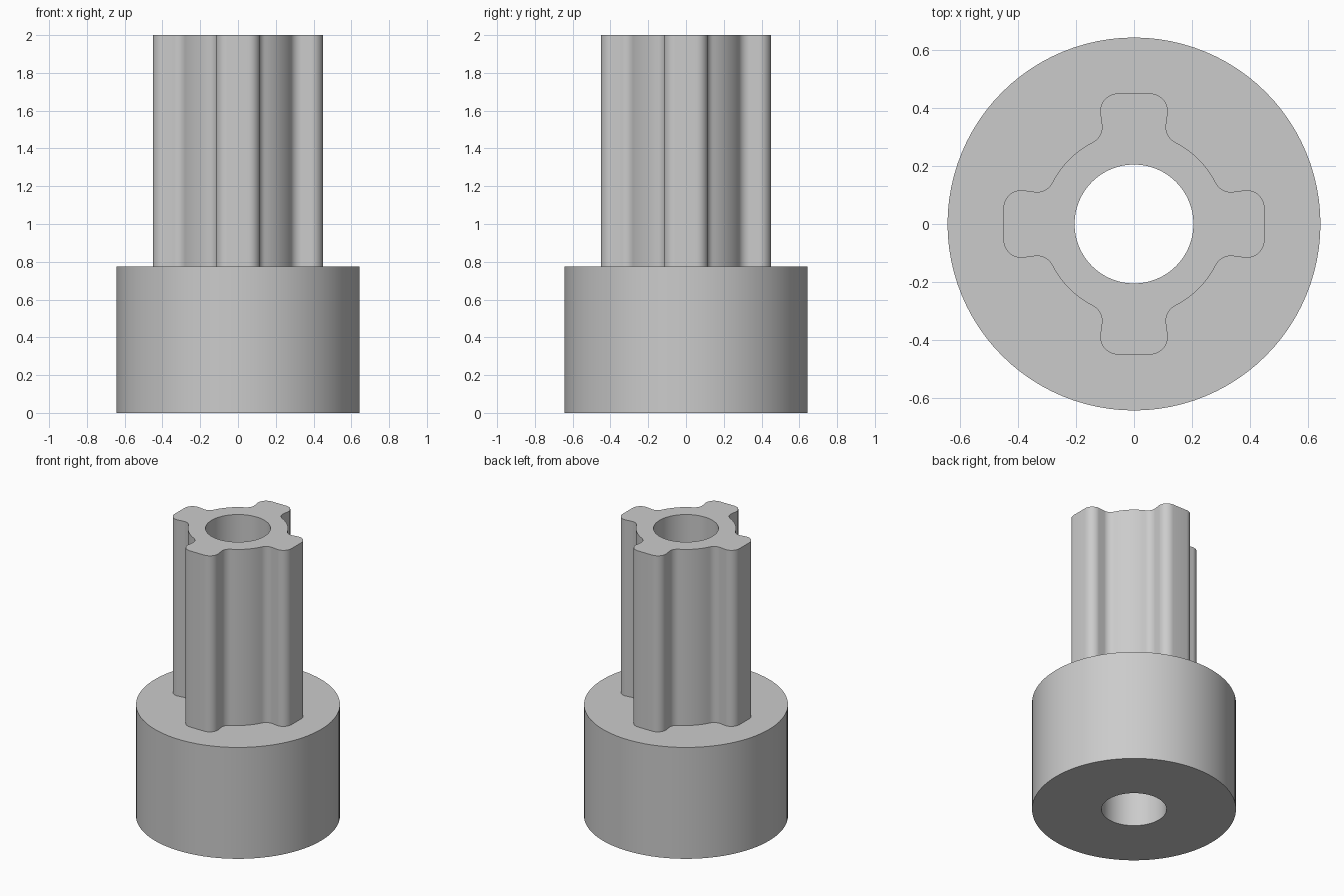
import bpy
import bmesh
from math import sin, cos, pi, atan2, radians

cube = bpy.data.objects.get("Cube")
if cube:
    bpy.data.objects.remove(cube, do_unlink=True)

RIM, BORE, COLLAR_TOP, HEIGHT = 0.643, 0.205, 0.775, 2.0

grey = bpy.data.materials.new("plain grey")
grey.use_nodes = True
grey.diffuse_color = (0.6, 0.6, 0.6, 1)
grey.node_tree.nodes["Principled BSDF"].inputs["Base Color"].default_value = (0.6, 0.6, 0.6, 1)


def arc(cx, cy, r, start, end, steps):
    angles = [start + (end - start) * i / steps for i in range(steps + 1)]
    return [(cx + r * cos(a), cy + r * sin(a)) for a in angles]


def circle(r, count=96):
    return arc(0, 0, r, 0, 2 * pi, count)[:-1]


def spline_outline():
    # Half a rib: rounded tip, then a hollow fillet running into the core
    fx, fy, fr = 0.335, 0.17, 0.06
    valley = atan2(fy, fx)
    core = (fx * fx + fy * fy) ** 0.5 - fr
    half = arc(0.388, 0.055, 0.062, 0, pi / 2, 10)
    half += arc(fx, fy, fr, 1.5 * pi, pi + valley, 10)
    rib = [(x, -y) for x, y in reversed(half)] + half
    # Core arc up to the next rib
    rib += arc(0, 0, core, valley, pi / 2 - valley, 12)[1:-1]
    points = []
    for k in range(4):
        c, s = cos(k * pi / 2), sin(k * pi / 2)
        points += [(c * x - s * y, s * x + c * y) for x, y in rib]
    return points


bm = bmesh.new()


def ring(points, z):
    return [bm.verts.new((x, y, z)) for x, y in points]


def wall(a, b):
    for i in range(len(a)):
        j = (i + 1) % len(a)
        bm.faces.new((a[i], a[j], b[j], b[i]))


def cap(a, b):
    # Flat face between an outer and an inner ring
    edges = [bm.edges.get((r[i - 1], r[i])) for r in (a, b) for i in range(len(r))]
    bmesh.ops.triangle_fill(bm, edges=edges, use_beauty=True, use_dissolve=False)


# Collar wall, splined shaft wall and through bore
rim_low, rim_high = ring(circle(RIM), 0), ring(circle(RIM), COLLAR_TOP)
rib_low, rib_high = ring(spline_outline(), COLLAR_TOP), ring(spline_outline(), HEIGHT)
bore_low, bore_high = ring(circle(BORE), 0), ring(circle(BORE), HEIGHT)
wall(rim_low, rim_high)
wall(rib_low, rib_high)
wall(bore_high, bore_low)

# Underside, collar shoulder and shaft end
cap(rim_low, bore_low)
cap(rim_high, rib_low)
cap(rib_high, bore_high)
bmesh.ops.recalc_face_normals(bm, faces=bm.faces)

mesh = bpy.data.meshes.new("splined_shaft_with_collar")
bm.to_mesh(mesh)
bm.free()
mesh.materials.append(grey)
part = bpy.data.objects.new("splined_shaft_with_collar", mesh)
bpy.context.collection.objects.link(part)

bpy.ops.object.select_all(action="DESELECT")
part.select_set(True)
bpy.context.view_layer.objects.active = part
bpy.ops.object.shade_smooth_by_angle(angle=radians(30))
